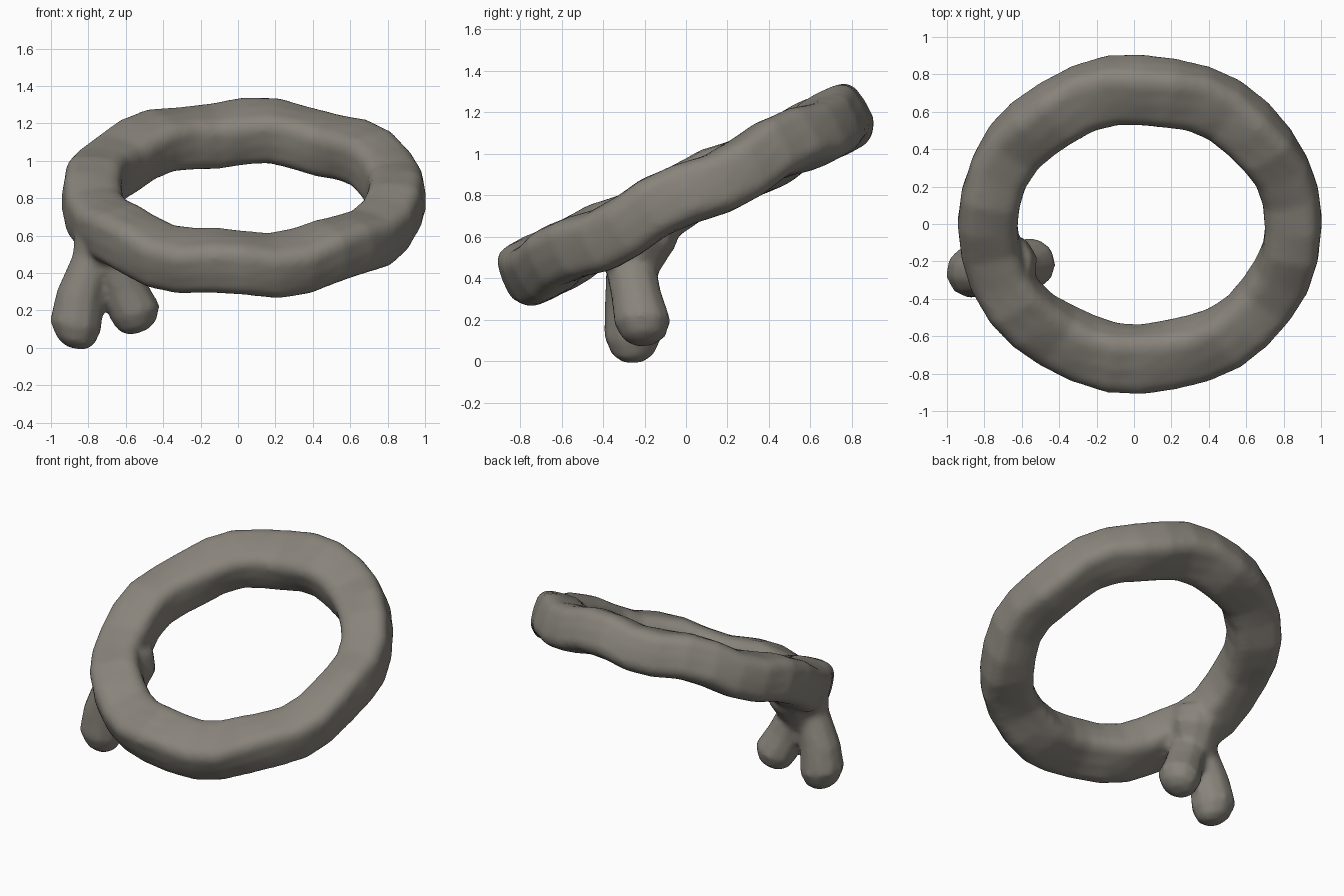
import bpy, bmesh, math
from math import sin, cos, pi, radians
from mathutils import Vector, Matrix

if "Cube" in bpy.data.objects:
    bpy.data.objects.remove(bpy.data.objects["Cube"])

TILT = math.atan(0.49)
CENTRE = Vector((0.035, 0, 0.8))


def bridge(bm, loops, closed):
    n = len(loops[0])
    for i in range(len(loops) if closed else len(loops) - 1):
        a, b = loops[i], loops[(i + 1) % len(loops)]
        for j in range(n):
            k = (j + 1) % n
            bm.faces.new((a[j], a[k], b[k], b[j]))


def squash(v, power=0.55):
    return math.copysign(abs(v) ** power, v)


def add_ring(bm, segs=32, sides=16):
    # rounded-square section with eight soft waves round the ring
    frame = Matrix.Translation(CENTRE) @ Matrix.Rotation(TILT, 4, 'X')
    loops = []
    for i in range(segs):
        a = 2 * pi * i / segs
        wave = 8 * (a - radians(82))
        mid = 0.802 + 0.016 * cos(a) ** 2
        half = 0.160 + 0.016 * sin(a) ** 2 - 0.008 * max(cos(a), 0)
        lift = 0.018 * cos(wave)
        roll = 0.09 * sin(wave + 0.6)
        loop = []
        for j in range(sides):
            t = 2 * pi * j / sides
            r, n = half * squash(cos(t)), 0.150 * squash(sin(t))
            r, n = r * cos(roll) - n * sin(roll), r * sin(roll) + n * cos(roll)
            rad = mid + r
            loop.append(bm.verts.new(frame @ Vector((rad * cos(a), rad * sin(a), n + lift))))
        loops.append(loop)
    bridge(bm, loops, True)


def add_limb(bm, stations, sides=10):
    # tube through (x, y, z, radius) stations with capped ends
    pts = [Vector(s[:3]) for s in stations]
    q = (pts[-1] - pts[0]).to_track_quat('Z', 'Y')
    loops = []
    for p, s in zip(pts, stations):
        loops.append([bm.verts.new(p + q @ Vector((s[3] * cos(2 * pi * j / sides),
                                                   s[3] * sin(2 * pi * j / sides), 0)))
                      for j in range(sides)])
    bridge(bm, loops, False)
    bm.faces.new(loops[0])
    bm.faces.new(loops[-1])


bm = bmesh.new()
add_ring(bm)
# outer leg
add_limb(bm, [(-0.870, -0.255, -0.003, 0.05), (-0.868, -0.255, 0.035, 0.105),
              (-0.868, -0.255, 0.12, 0.143), (-0.845, -0.265, 0.28, 0.130),
              (-0.775, -0.275, 0.48, 0.112), (-0.75, -0.27, 0.64, 0.13)])
# inner leg
add_limb(bm, [(-0.530, -0.20, 0.083, 0.05), (-0.535, -0.20, 0.115, 0.105),
              (-0.550, -0.21, 0.19, 0.140), (-0.61, -0.24, 0.32, 0.125),
              (-0.68, -0.27, 0.47, 0.125), (-0.70, -0.25, 0.64, 0.15)])
# neck flare and inner bump where the legs meet the ring
add_limb(bm, [(-0.72, -0.28, 0.42, 0.13), (-0.70, -0.24, 0.52, 0.15),
              (-0.69, -0.21, 0.62, 0.18), (-0.68, -0.19, 0.74, 0.14)])
bmesh.ops.recalc_face_normals(bm, faces=bm.faces)
me = bpy.data.meshes.new("ring_with_legs")
bm.to_mesh(me)
bm.free()
ob = bpy.data.objects.new("ring_with_legs", me)
bpy.context.collection.objects.link(ob)

# dark warm grey
mat = bpy.data.materials.new("dark_stone")
mat.diffuse_color = (0.25, 0.232, 0.2, 1)
mat.use_nodes = True
mat.node_tree.nodes["Principled BSDF"].inputs["Base Color"].default_value = mat.diffuse_color
me.materials.append(mat)

# fuse the parts into one soft surface
rm = ob.modifiers.new("fuse", 'REMESH')
rm.mode = 'VOXEL'
rm.voxel_size = 0.02
rm.use_smooth_shade = True
sm = ob.modifiers.new("soften", 'SMOOTH')
sm.factor = 0.5
sm.iterations = 5
for p in me.polygons:
    p.use_smooth = True
